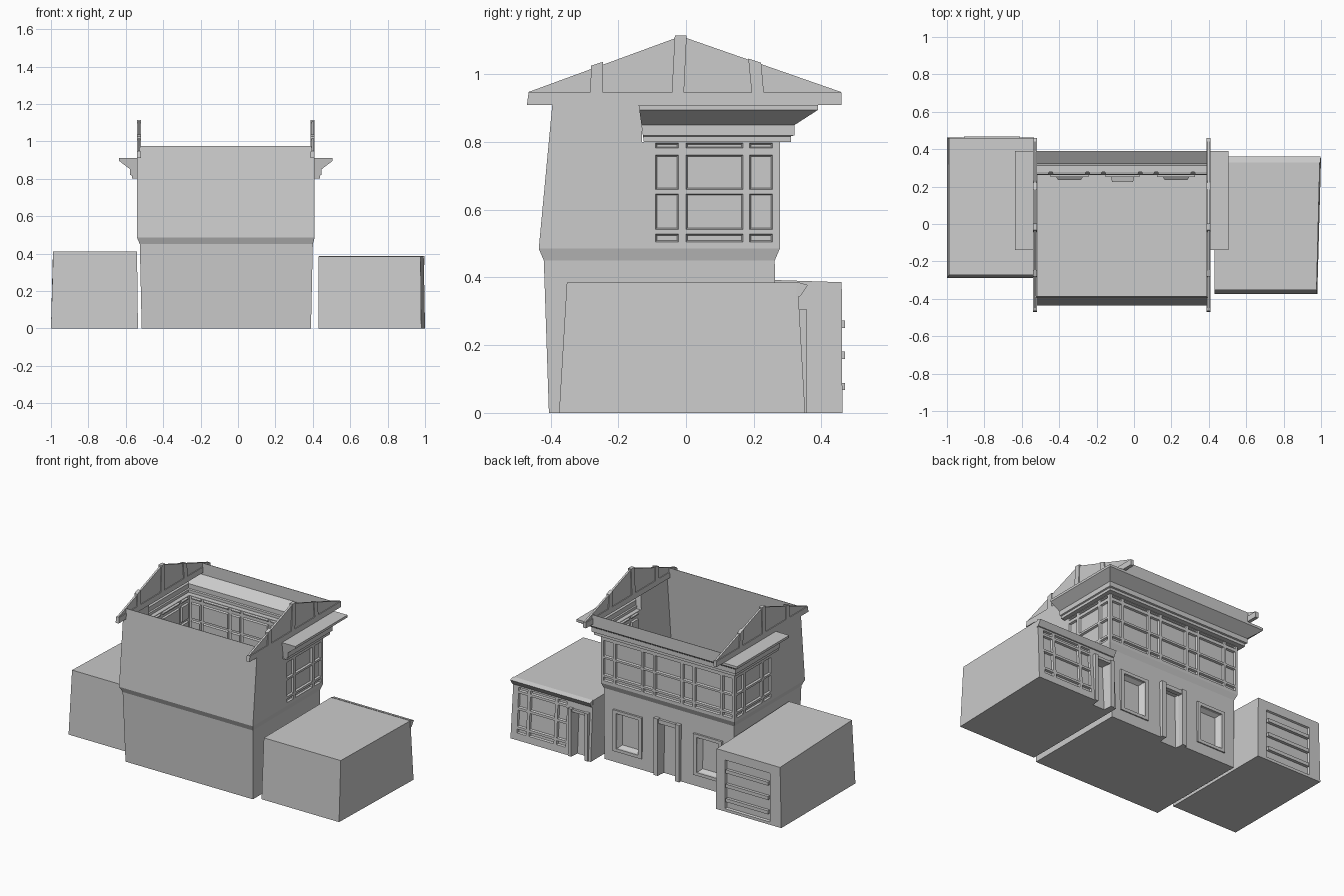
import bpy, bmesh
from mathutils import Vector

if "Cube" in bpy.data.objects:
    bpy.data.objects.remove(bpy.data.objects["Cube"])


def finish(name, bm, recalc=True):
    if recalc:
        bmesh.ops.recalc_face_normals(bm, faces=bm.faces)
    me = bpy.data.meshes.new(name)
    bm.to_mesh(me)
    bm.free()
    ob = bpy.data.objects.new(name, me)
    bpy.context.collection.objects.link(ob)
    return ob


def loft(bm, rings, caps=True):
    rows = [[bm.verts.new(p) for p in r] for r in rings]
    n = len(rows[0])
    for a, b in zip(rows, rows[1:]):
        for i in range(n):
            bm.faces.new((a[i], a[(i + 1) % n], b[(i + 1) % n], b[i]))
    if caps:
        bm.faces.new(rows[0][::-1])
        bm.faces.new(rows[-1])


def rect(x0, x1, y0, y1, z):
    return [(x0, y0, z), (x1, y0, z), (x1, y1, z), (x0, y1, z)]


def boxes(name, items):
    bm = bmesh.new()
    for x0, x1, y0, y1, z0, z1 in items:
        loft(bm, [rect(x0, x1, y0, y1, z0), rect(x0, x1, y0, y1, z1)])
    return finish(name, bm)


def recess(bm, u0, u1, z0, z1, base, depth, inset, axis='y', sign=1, lean=0):
    """Tapered pocket in a wall whose plane is base + lean*z."""
    rings = []
    for d, s in ((-depth, inset), (0, 0), (.04, 0)):
        ring = []
        for u, z in ((u0 + s, z0 + s), (u1 - s, z0 + s), (u1 - s, z1 - s), (u0 + s, z1 - s)):
            w = base + lean * z + sign * d
            ring.append((u, w, z) if axis == 'y' else (w, u, z))
        rings.append(ring)
    loft(bm, rings)


def carve(ob, bm):
    cutter = finish("cutter", bm)
    cutter.hide_render = True
    m = ob.modifiers.new("cut", 'BOOLEAN')
    m.operation, m.solver, m.object = 'DIFFERENCE', 'EXACT', cutter
    dg = bpy.context.evaluated_depsgraph_get()
    me = bpy.data.meshes.new_from_object(ob.evaluated_get(dg))
    ob.modifiers.clear()
    ob.data = me
    bpy.data.objects.remove(cutter)


# Main house body
bm = bmesh.new()
loft(bm, [rect(-.515, .39, -.405, .27, 0), rect(-.525, .40, -.42, .262, .45),
          rect(-.54, .41, -.435, .277, .485), rect(-.54, .41, -.395, .277, .91)])
house = finish("house_body", bm)

cut = bmesh.new()
rows = [(.505, .528), (.542, .647), (.66, .762), (.782, .797)]
u = -.522
for i in range(7):                       # upper windows on the facade
    w = .18 if i % 2 else .068
    for z0, z1 in rows:
        recess(cut, u, u + w, z0, z1, .277, .012, .004)
    u += w + .017
for base, sign in ((.41, 1), (-.54, -1)):  # upper windows on both sides
    for y0, y1 in ((-.09, -.022), (0, .168), (.188, .255)):
        for z0, z1 in rows:
            recess(cut, y0, y1, z0, z1, base, .012, .004, 'x', sign)
for cx in (.225, -.345):                 # ground floor windows
    recess(cut, cx - .08, cx + .08, .085, .32, .27, .03, .02, lean=-.018)
recess(cut, -.125, .003, -.02, .345, .27, .04, .008, lean=-.018)
carve(house, cut)

# Open the top and the area behind the cornice
bm = bmesh.new()
bm.from_mesh(house.data)
for co, no in (((0, 0, .8), (0, 0, 1)), ((0, -.13, 0), (0, 1, 0))):
    bmesh.ops.bisect_plane(bm, geom=bm.verts[:] + bm.edges[:] + bm.faces[:],
                           plane_co=co, plane_no=no)
bm.normal_update()
gone = []
for f in bm.faces:
    c = f.calc_center_median()
    if (c.z > .9 and f.normal.z > .9) or (c.z > .801 and c.y > -.13):
        gone.append(f)
bmesh.ops.delete(bm, geom=gone, context='FACES')
bm.to_mesh(house.data)
bm.free()

# Front wall strip up to the roof line
bm = bmesh.new()
loft(bm, [rect(-.525, .395, -.395, -.392, .91), rect(-.525, .395, -.389, -.386, .975)])
finish("front_wall_top", bm)

# Cornice swept round sides and facade, open inside
prof = [(0, .80), (.033, .80), (.033, .817), (.043, .82), (.043, .85), (.113, .895), (.113, .91)]
bm = bmesh.new()
grid = []
for o, z in prof:
    ox, e = o * .84, -.14 + (.91 - z) * .14
    grid.append([bm.verts.new(p) for p in ((.41 + ox, e, z), (.41 + ox, .277 + o, z),
                                          (-.54 - ox, .277 + o, z), (-.54 - ox, e, z))])
for a, b in zip(grid, grid[1:]):
    for i in range(3):
        bm.faces.new((a[i], a[i + 1], b[i + 1], b[i]))
for i, x in ((0, .41), (3, -.54)):       # end caps and flat side tops
    t = bm.verts.new((x, -.14, .91))
    s = bm.verts.new((x, .39, .91))
    bm.faces.new([r[i] for r in grid] + [t])
    bm.faces.new((t, grid[-1][i], grid[-1][1 if i == 0 else 2], s))
finish("cornice", bm)
boxes("cornice_fascia", [(-.525, .395, .387, .39, .905, .97)])

# Gables with beam and posts
for name, xc in (("right_gable", .399), ("left_gable", -.529)):
    bm = bmesh.new()
    tri = [(-.465, .94), (.458, .94), (.458, .948), (-.015, 1.113), (-.465, .948)]
    loft(bm, [[(xc + d, y, z) for y, z in tri] for d in (-.006, .006)])
    finish(name, bm)
    bm = bmesh.new()
    parts = [[(-.47, .91), (.46, .91), (.46, .946), (-.465, .946)],
             [(-.283, .946), (-.245, .946), (-.245, 1.037), (-.28, 1.026)],
             [(-.042, .946), (-.006, .946), (.002, 1.115), (-.033, 1.115)],
             [(.194, .946), (.23, .946), (.222, 1.034), (.184, 1.047)]]
    for p in parts:
        loft(bm, [[(xc + d, y, z) for y, z in p] for d in (-.011, .011)])
    finish(name + "_beams", bm)

# Ground floor window frames
items = []
for cx in (.225, -.345):
    for s in (-1, 1):
        e = cx + s * .09
        items.append((e - .012, e + .012, .25, .277, .07, .335))
    items += [(cx - .08, cx + .08, .25, .276, .315, .335),
              (cx - .08, cx + .08, .25, .276, .07, .09)]
boxes("window_frames", items)

# Main doorway posts and lintel
boxes("door_frame", [(.0, .03, .25, .287, 0, .365), (-.152, -.122, .25, .287, 0, .365),
                     (-.125, .003, .25, .28, .335, .36)])

# Right annex with shop window and doorway
bm = bmesh.new()
loft(bm, [[(.43, -.375, 0), (.98, -.375, 0), (1.0, .352, 0), (.43, .352, 0)],
          [(.43, -.352, .385), (.976, -.352, .385), (.993, .33, .385), (.43, .33, .385)]])
annex = finish("right_annex", bm)
cut = bmesh.new()
for x0, x1 in ((.89, .955), (.695, .87), (.61, .675)):
    for z0, z1 in ((.045, .07), (.085, .19), (.205, .295), (.31, .332)):
        recess(cut, x0, x1, z0, z1, .352, .012, .004, lean=-.057)
recess(cut, .47, .565, -.02, .29, .352, .05, .006, lean=-.057)
carve(annex, cut)
boxes("annex_door_frame", [(.565, .588, .32, .358, 0, .305), (.447, .47, .32, .358, 0, .305),
                           (.47, .565, .32, .35, .285, .302)])
bm = bmesh.new()
loft(bm, [[(x, y, z) for y, z in ((.325, .34), (.338, .345), (.36, .378), (.328, .387))]
          for x in (.432, .997)])
finish("annex_cornice", bm)

# Left garage with slatted door
bm = bmesh.new()
loft(bm, [rect(-1.0, -.535, -.29, .462, 0),
          [(-.988, -.272, .41), (-.54, -.272, .41), (-.54, .46, .386), (-.99, .46, .386)]])
garage = finish("left_garage", bm)
cut = bmesh.new()
recess(cut, -.92, -.60, .018, .33, .462, .012, .005)
carve(garage, cut)
boxes("garage_slats", [(-.91, -.61, .445, .469, z - .011, z + .011) for z in (.078, .17, .262)])
